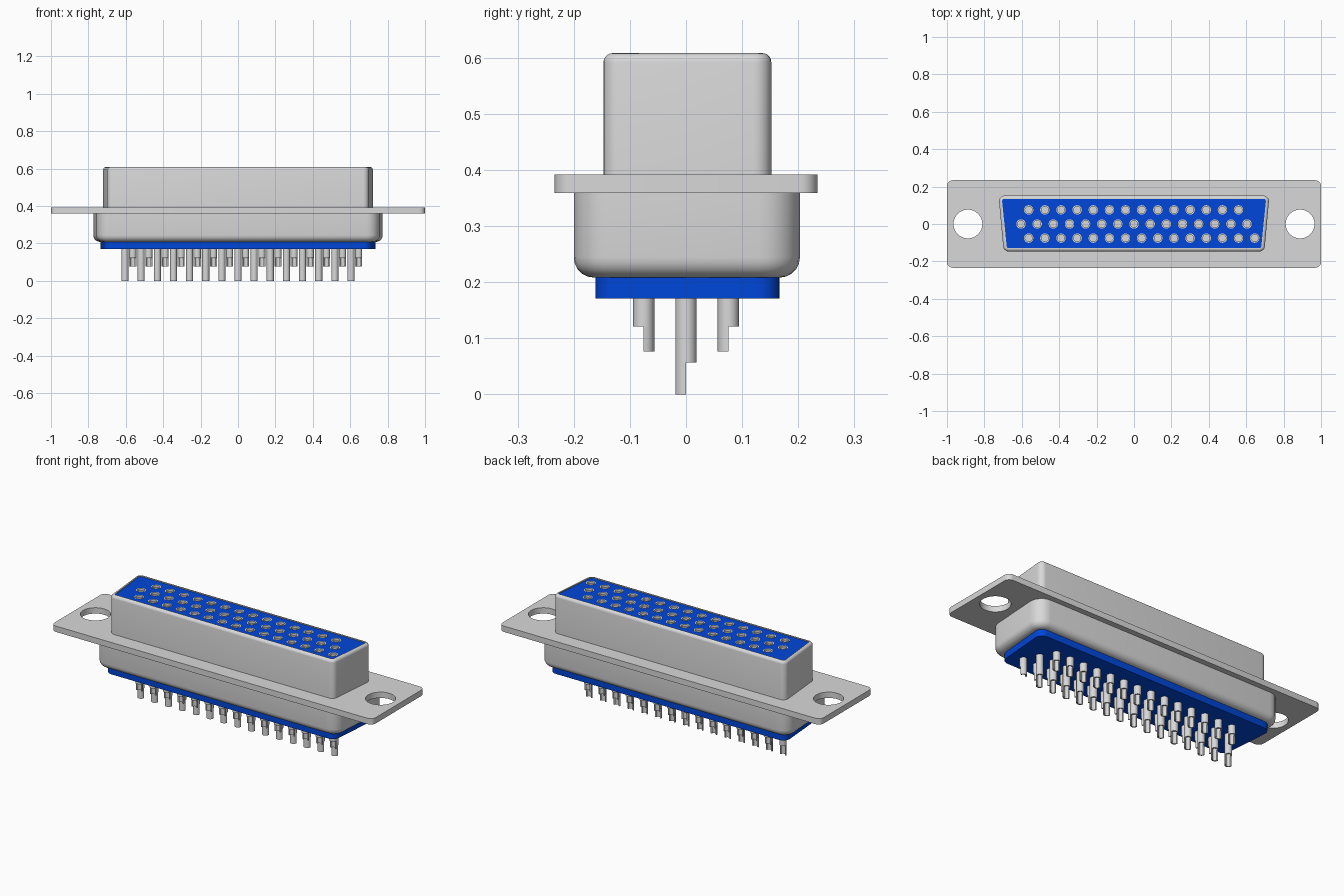
import bpy, bmesh, math
from mathutils import Vector

if "Cube" in bpy.data.objects:
    bpy.data.objects.remove(bpy.data.objects["Cube"], do_unlink=True)


def material(name, rgb):
    m = bpy.data.materials.new(name)
    m.use_nodes = True
    m.diffuse_color = (*rgb, 1)
    m.node_tree.nodes["Principled BSDF"].inputs["Base Color"].default_value = (*rgb, 1)
    return m


METAL = material("light grey metal", (0.69, 0.69, 0.69))
BLUE = material("blue plastic", (0.0, 0.062, 0.7))


def rounded(corners, radius, steps=6):
    """Outline of a convex counter-clockwise polygon with rounded corners."""
    pts = []
    for i, c in enumerate(corners):
        p = Vector(c)
        a = (Vector(corners[i - 1]) - p).normalized()
        b = (Vector(corners[(i + 1) % len(corners)]) - p).normalized()
        half = a.angle(b) / 2
        centre = p + (a + b).normalized() * radius / math.sin(half)
        start = p + a * radius / math.tan(half) - centre
        sweep = math.pi - 2 * half
        for k in range(steps + 1):
            t = sweep * k / steps
            pts.append((centre.x + start.x * math.cos(t) - start.y * math.sin(t),
                        centre.y + start.x * math.sin(t) + start.y * math.cos(t)))
    return pts


def d_shape(back, front, y0, y1, radius, inset=0):
    """Trapezoid outline, wider at the back."""
    b, f, y0, y1 = back - inset, front - inset, y0 + inset, y1 - inset
    return rounded([(-f, y0), (f, y0), (b, y1), (-b, y1)], max(radius - inset, 0.006))


def circle(x, y, r, n=16):
    return [(x + r * math.cos(math.tau * i / n), y + r * math.sin(math.tau * i / n))
            for i in range(n)]


def loft(bm, layers):
    """Skin a stack of (outline, z) layers and cap both ends."""
    rings = [[bm.verts.new((x, y, z)) for x, y in outline] for outline, z in layers]
    n = len(rings[0])
    for low, high in zip(rings, rings[1:]):
        for i in range(n):
            j = (i + 1) % n
            bm.faces.new((low[i], low[j], high[j], high[i]))
    bm.faces.new(rings[0][::-1])
    bm.faces.new(rings[-1])


def finish(name, bm, mat):
    bmesh.ops.recalc_face_normals(bm, faces=bm.faces)
    mesh = bpy.data.meshes.new(name)
    bm.to_mesh(mesh)
    bm.free()
    mesh.materials.append(mat)
    ob = bpy.data.objects.new(name, mesh)
    bpy.context.collection.objects.link(ob)
    return ob


def activate(ob):
    bpy.ops.object.select_all(action='DESELECT')
    ob.select_set(True)
    bpy.context.view_layer.objects.active = ob


def smooth(ob):
    activate(ob)
    bpy.ops.object.shade_smooth_by_angle(angle=math.radians(35))


def drill(ob, centres, r, z0, z1, sides):
    """Cut round holes at the given centres."""
    bm = bmesh.new()
    for x, y in centres:
        outline = circle(x, y, r, sides)
        loft(bm, [(outline, z0), (outline, z1)])
    cutter = finish("hole_cutter", bm, ob.data.materials[0])
    cutter.hide_render = True
    mod = ob.modifiers.new("holes", 'BOOLEAN')
    mod.object = cutter
    mod.operation = 'DIFFERENCE'
    mod.solver = 'EXACT'
    activate(ob)
    bpy.ops.object.modifier_apply(modifier=mod.name)
    bpy.data.objects.remove(cutter, do_unlink=True)


def fillet(r, steps=5):
    """(inset, drop) pairs rolling from a wall onto a flat end."""
    return [(r * (1 - math.cos(a)), r * (1 - math.sin(a)))
            for a in (math.pi / 2 * k / steps for k in range(steps + 1))]


# Contact layout: three staggered rows
PITCH, PIN_R = 0.0863, 0.019
back_row = [(-0.563 + PITCH * i, 0.0755) for i in range(14)]
middle_row = [(-0.604 + PITCH * i, 0.0) for i in range(15)]
front_row = [(-0.563 + PITCH * i, -0.0755) for i in range(15)]
all_pins = back_row + middle_row + front_row

# Mounting flange with two screw holes
bm = bmesh.new()
plate = rounded([(-1, -0.234), (1, -0.234), (1, 0.234), (-1, 0.234)], 0.03)
loft(bm, [(plate, 0.359), (plate, 0.392)])
flange = finish("mounting_flange", bm, METAL)
drill(flange, [(-0.888, 0), (0.888, 0)], 0.077, 0.3, 0.45, 48)
smooth(flange)

# Upper shell: thin rim with a rolled edge
SHELL = (0.724, 0.697, -0.147, 0.152, 0.03)
bm = bmesh.new()
layers = [(d_shape(*SHELL), 0.39)]
layers += [(d_shape(*SHELL, inset=i), 0.608 - d) for i, d in fillet(0.016)]
layers += [(d_shape(*SHELL, inset=0.0175), z) for z in (0.608, 0.45)]
loft(bm, layers)
smooth(finish("upper_shell", bm, METAL))

# Plastic insert with contact openings
bm = bmesh.new()
face = d_shape(*SHELL, inset=0.0175)
loft(bm, [(face, 0.46), (face, 0.603)])
insert = finish("contact_insert", bm, BLUE)
drill(insert, all_pins, 0.025, 0.55, 0.65, 20)
smooth(insert)

# Socket contacts flush with the insert face, each with a shallow bore
bm = bmesh.new()
for x, y in all_pins:
    outer, bore = circle(x, y, 0.0252, 20), circle(x, y, 0.019, 20)
    loft(bm, [(outer, 0.54), (outer, 0.604), (bore, 0.604), (bore, 0.592)])
smooth(finish("socket_contacts", bm, METAL))

# Lower shell with rounded underside
BODY = (0.778, 0.753, -0.2, 0.203, 0.07)
bm = bmesh.new()
layers = [(d_shape(*BODY), 0.362)]
layers += [(d_shape(*BODY, inset=i), 0.208 + d) for i, d in fillet(0.036)]
loft(bm, layers)
smooth(finish("lower_shell", bm, METAL))

# Plastic base under the lower shell
bm = bmesh.new()
base = d_shape(0.738, 0.712, -0.161, 0.167, 0.04)
loft(bm, [(base, 0.171), (base, 0.215)])
smooth(finish("plastic_base", bm, BLUE))


# Solder pins: a bored barrel with a half-round cup below
def solder_pin(bm, x, y, shoulder, tip, side):
    outer, bore = circle(x, y, PIN_R), circle(x, y, 0.012)
    loft(bm, [(outer, 0.19), (outer, shoulder), (bore, shoulder), (bore, shoulder + 0.03)])
    angles = [math.pi * k / 8 for k in range(9)]
    cup = [(x + r * math.cos(a), y + side * r * math.sin(a))
           for r, seq in ((PIN_R, angles), (0.012, angles[::-1])) for a in seq]
    loft(bm, [(cup, tip), (cup, shoulder)])


bm = bmesh.new()
for row, shoulder, tip, side in ((back_row, 0.121, 0.076, -1),
                                 (middle_row, 0.057, 0.0, -1),
                                 (front_row, 0.121, 0.076, 1)):
    for x, y in row:
        solder_pin(bm, x, y, shoulder, tip, side)
smooth(finish("solder_pins", bm, METAL))
